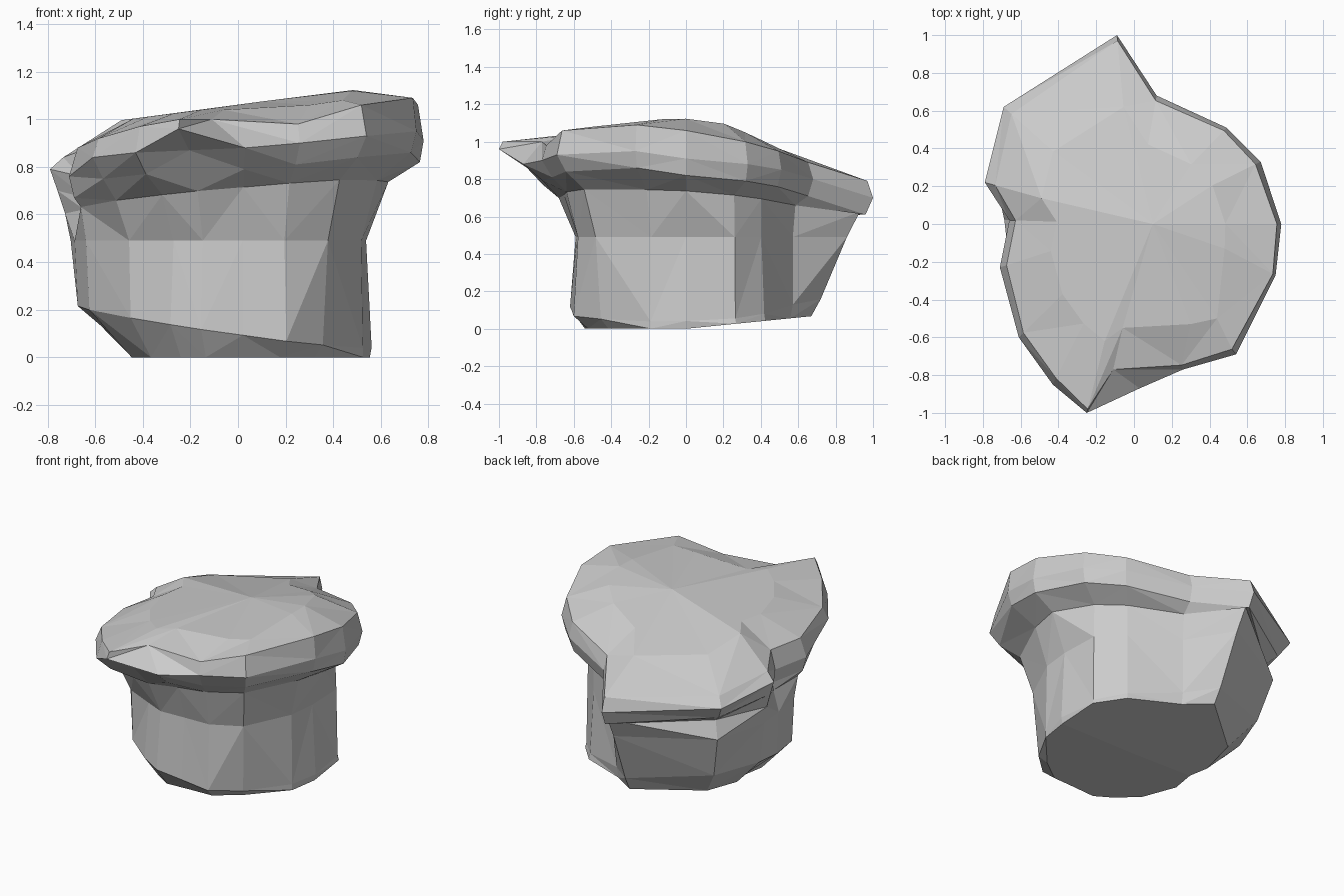
import bpy, bmesh

# Widest outline of the overhanging cap (x, y, z), anticlockwise
rim = [(.78, 0, .91), (.67, .33, .88), (.49, .51, .85), (.12, .68, .80),
       (-.09, 1.0, .70), (-.69, .62, .74), (-.79, .22, .79), (-.66, .02, .76),
       (-.71, -.23, .76), (-.61, -.60, .84), (-.43, -.85, .86), (-.25, -1.0, .96),
       (.03, -.87, .88), (.26, -.77, .90), (.54, -.69, .93), (.75, -.27, .95)]

# Upper cap edge: inward scale and height at each spoke
crest_s = [.97, .96, .97, .96, .97, .94, .93, .95, .95, .96, .96, .98, .9, .97, .96, .98]
crest_z = [1.06, 1.0, .95, .89, .79, .80, .84, .88, .88, .92, .97, 1.0, 1.0, .98, 1.06, 1.09]

# Inward scales of the underside, neck, waist, foot and base
under = [.98, .97, .96, .96, .96, .92, .96, .97, .97, .93, .90, .82, .88, .93, .93, .97]
neck = [.81, .78, .79, .86, .93, .84, .92, .98, .93, .84, .74, .68, .75, .83, .79, .78]
waist = [.69, .79, .79, .84, .86, .89, .89, 1.04, .90, .75, .63, .59, .67, .75, .70, .69]
foot = [.72, .80, .82, .84, .72, .79, .84, 1.02, .88, .74, .66, .62, .70, .78, .66, .70]
base = [.71, .81, .83, .82, .67, .60, .58, .64, .63, .60, .56, .54, .61, .68, .60, .70]


def ring(scales, height):
    return [(x * s, y * s, height(x * s, y * s, i))
            for i, ((x, y, z), s) in enumerate(zip(rim, scales))]


def top_height(x, y, i=0):
    return 1.06 + .13 * x - .28 * max(0, y - .14)


rings = [
    ring(base, lambda x, y, i: max(0, .1 * y)),
    ring(foot, lambda x, y, i: .12 - .14 * x + .04 * y),
    ring(waist, lambda x, y, i: .49),
    ring(neck, lambda x, y, i: .68 + .09 * x - .05 * y),
    ring(under, lambda x, y, i: rim[i][2] - .09),
    rim,
    ring(crest_s, lambda x, y, i: crest_z[i]),
    ring([.62] * 16, top_height),
]

# Chipped front edge and high point of the cap
rings[6][12] = (-.11, -.77, 1.0)
rings[7][12] = (-.06, -.55, 1.04)
rings[7][13] = (.30, -.53, 1.06)
rings[7][14] = (.44, -.50, 1.08)
rings[7][15] = (.48, -.13, 1.12)

# Loft the rings into one closed faceted boulder
bm = bmesh.new()
loops = [[bm.verts.new(p) for p in r] for r in rings]
for lo, hi in zip(loops, loops[1:]):
    for i in range(16):
        j = (i + 1) % 16
        if i % 2:
            bm.faces.new((lo[i], lo[j], hi[j]))
            bm.faces.new((lo[i], hi[j], hi[i]))
        else:
            bm.faces.new((lo[i], lo[j], hi[i]))
            bm.faces.new((lo[j], hi[j], hi[i]))
peak = bm.verts.new((.1, 0, 1.075))
floor = bm.verts.new((0, 0, 0))
for i in range(16):
    j = (i + 1) % 16
    bm.faces.new((loops[-1][i], loops[-1][j], peak))
    bm.faces.new((loops[0][j], loops[0][i], floor))
bmesh.ops.recalc_face_normals(bm, faces=bm.faces)

mesh = bpy.data.meshes.new("mushroom_boulder")
bm.to_mesh(mesh)
bm.free()
boulder = bpy.data.objects.new("mushroom_boulder", mesh)
bpy.context.collection.objects.link(boulder)
